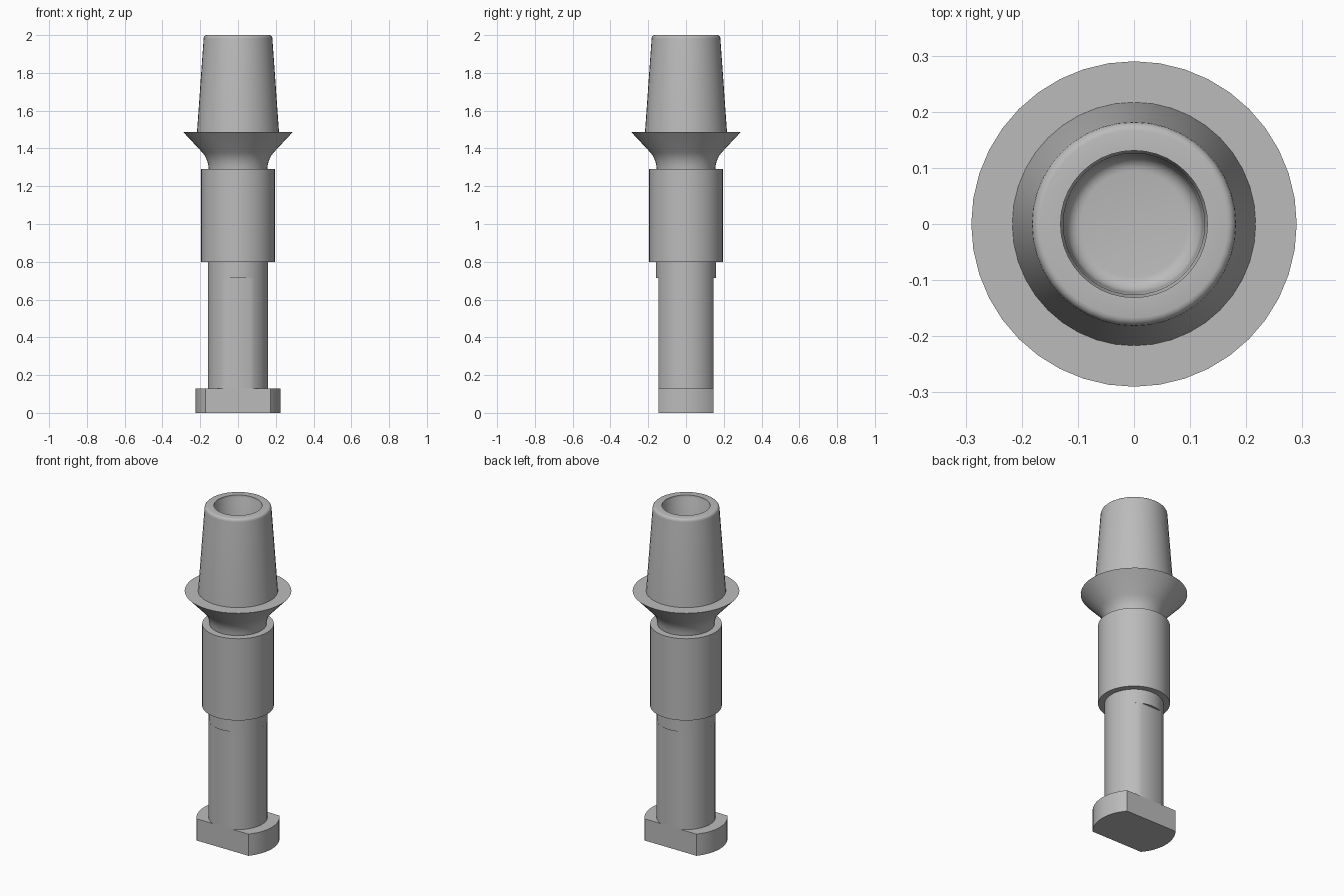
import bpy
import bmesh
import math

if "Cube" in bpy.data.objects:
    bpy.data.objects.remove(bpy.data.objects["Cube"], do_unlink=True)

SEGMENTS = 40
FLAT = 0.146      # half width between the two milled flats
SHANK_R = 0.16

metal = bpy.data.materials.new("grey metal")
metal.use_nodes = True
metal.diffuse_color = (0.5, 0.5, 0.5, 1)
metal.node_tree.nodes["Principled BSDF"].inputs["Base Color"].default_value = (0.5, 0.5, 0.5, 1)


def finish(name, bm):
    bmesh.ops.recalc_face_normals(bm, faces=bm.faces)
    mesh = bpy.data.meshes.new(name)
    bm.to_mesh(mesh)
    bm.free()
    mesh.materials.append(metal)
    obj = bpy.data.objects.new(name, mesh)
    bpy.context.collection.objects.link(obj)
    bpy.ops.object.select_all(action="DESELECT")
    obj.select_set(True)
    bpy.context.view_layer.objects.active = obj
    bpy.ops.object.shade_smooth_by_angle(angle=math.radians(30))
    return obj


def lathe(name, profile):
    """Turn an (r, z) profile about z and cap both ends."""
    bm = bmesh.new()
    rings = []
    for r, z in profile:
        rings.append([bm.verts.new((r * math.cos(a), r * math.sin(a), z))
                      for a in (math.tau * i / SEGMENTS for i in range(SEGMENTS))])
    for low, high in zip(rings, rings[1:]):
        for i in range(SEGMENTS):
            j = (i + 1) % SEGMENTS
            bm.faces.new((low[i], low[j], high[j], high[i]))
    bm.faces.new(rings[0])
    bm.faces.new(rings[-1])
    return finish(name, bm)


def flatted_bar(name, radius, bottom, top):
    """Round bar with a flat milled on its front and back."""
    bm = bmesh.new()
    half = math.asin(FLAT / radius)
    steps = 16
    outline = []
    for centre in (0, math.pi):
        for i in range(steps + 1):
            a = centre - half + 2 * half * i / steps
            outline.append(bm.verts.new((radius * math.cos(a), radius * math.sin(a), bottom)))
    face = bm.faces.new(outline)
    raised = bmesh.ops.extrude_face_region(bm, geom=[face], use_keep_orig=True)["geom"]
    bmesh.ops.translate(bm, vec=(0, 0, top - bottom),
                        verts=[v for v in raised if isinstance(v, bmesh.types.BMVert)])
    return finish(name, bm)


# Key foot and flatted shank
flatted_bar("key_foot", 0.225, 0, 0.13)
flatted_bar("shank", SHANK_R, 0.13, 0.715)

# Full round collar above the flats, and the sleeve
lathe("shank_collar", [(SHANK_R, 0.715), (SHANK_R, 0.80)])
lathe("sleeve", [(0.195, 0.80), (0.195, 1.29)])

# Neck, flared flange, tapered post and its blind bore
post = [(0.155, 1.29), (0.157, 1.31), (0.163, 1.335), (0.175, 1.36), (0.19, 1.38),
        (0.29, 1.487), (0.217, 1.487), (0.182, 1.982)]
for i in range(1, 5):   # rounded rim
    a = math.radians(90 * i / 4)
    post.append((0.167 + 0.015 * math.cos(a), 1.982 + 0.018 * math.sin(a)))
post += [(0.131, 2.0), (0.131, 1.985), (0.126, 1.975), (0.122, 1.50)]
for i in range(1, 6):   # rounded bottom of the bore
    a = math.radians(90 * i / 5)
    post.append((0.095 + 0.027 * math.cos(a), 1.50 - 0.03 * math.sin(a)))
lathe("tapered_post", post)
